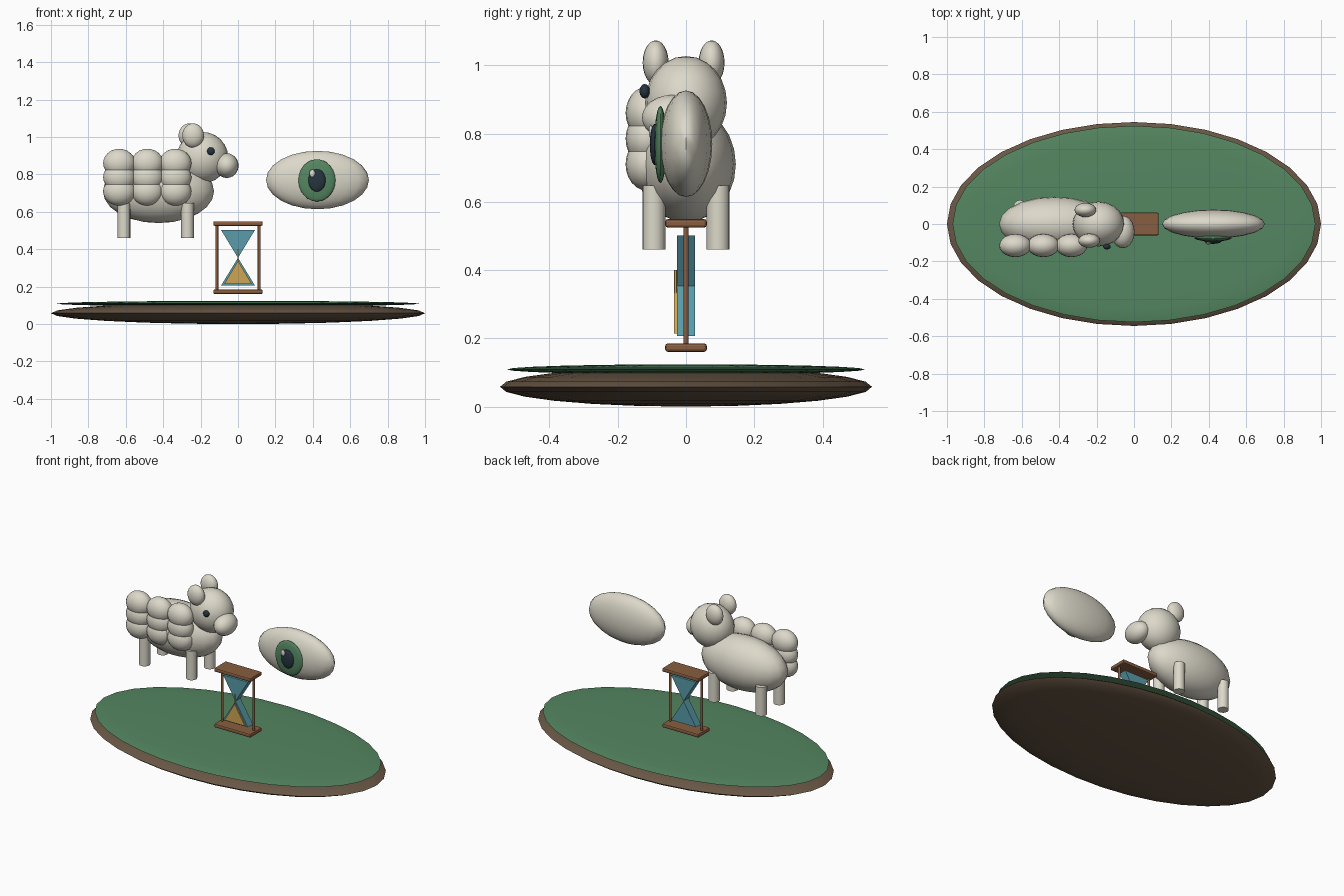
import bpy, math

if "Cube" in bpy.data.objects:
    bpy.data.objects.remove(bpy.data.objects["Cube"])

# --- materials ---
def mat(name, r, g, b):
    m = bpy.data.materials.new(name)
    m.diffuse_color = (r, g, b, 1)
    m.use_nodes = True
    m.node_tree.nodes["Principled BSDF"].inputs["Base Color"].default_value = m.diffuse_color
    return m

CREAM = mat("cream", 0.72, 0.69, 0.59)
GREEN = mat("green", 0.09, 0.24, 0.12)
EARTH = mat("earth", 0.14, 0.095, 0.06)
WOOD = mat("wood", 0.25, 0.11, 0.05)
TEAL = mat("teal", 0.10, 0.33, 0.40)
SAND = mat("sand", 0.62, 0.38, 0.09)
DARK = mat("dark", 0.02, 0.035, 0.05)
SHINE = mat("shine", 0.75, 0.73, 0.65)

# --- helpers ---
def finish(name, material, smooth=True):
    o = bpy.context.object
    o.name = name
    o.data.materials.append(material)
    bpy.ops.object.transform_apply(location=False, rotation=True, scale=True)
    if smooth:
        bpy.ops.object.shade_smooth_by_angle(angle=math.radians(50))
    return o

def ball(name, loc, radii, material, seg=20, rings=12):
    bpy.ops.mesh.primitive_uv_sphere_add(segments=seg, ring_count=rings, radius=1, location=loc)
    bpy.context.object.scale = radii
    return finish(name, material)

def rod(name, x, y, z0, z1, r, material, sides=16):
    bpy.ops.mesh.primitive_cylinder_add(vertices=sides, radius=r, depth=z1 - z0,
                                        location=(x, y, (z0 + z1) / 2))
    return finish(name, material)

def plate(name, loc, size, material, bevel):
    bpy.ops.mesh.primitive_cube_add(size=1, location=loc)
    bpy.context.object.scale = size
    o = finish(name, material, False)
    b = o.modifiers.new("bevel", "BEVEL")
    b.width, b.segments = bevel, 2
    return o

def prism(name, half, z_base, z_tip, y0, y1, material):
    tri = [(-half, z_base), (half, z_base), (0, z_tip)]
    if z_tip < z_base:
        tri.reverse()
    verts = [(x, y, z) for y in (y0, y1) for x, z in tri]
    faces = [(0, 1, 2), (5, 4, 3), (0, 3, 4, 1), (1, 4, 5, 2), (2, 5, 3, 0)]
    me = bpy.data.meshes.new(name)
    me.from_pydata(verts, [], faces)
    me.materials.append(material)
    o = bpy.data.objects.new(name, me)
    bpy.context.collection.objects.link(o)
    return o

# --- island base ---
ball("earth_base", (0, 0, 0.058), (1.0, 0.545, 0.058), EARTH, 32, 12)
ball("grass_top", (0, 0, 0.109), (0.97, 0.525, 0.015), GREEN, 32, 12)

# --- hourglass ---
for label, z in (("bottom", 0.173), ("top", 0.537)):
    plate("hourglass_plate_" + label, (0, 0, z), (0.264, 0.122, 0.025), WOOD, 0.008)
for label, x in (("left", -0.113), ("right", 0.113)):
    rod("hourglass_post_" + label, x, 0, 0.18, 0.53, 0.008, WOOD, 12)
prism("upper_glass", 0.09, 0.502, 0.354, -0.026, 0.026, TEAL)
prism("lower_glass", 0.09, 0.207, 0.354, -0.026, 0.026, TEAL)
prism("sand_pile", 0.074, 0.214, 0.338, -0.035, -0.025, SAND)
rod("sand_stream", 0, -0.031, 0.32, 0.40, 0.004, SAND, 8)

# --- sheep ---
ball("sheep_body", (-0.425, 0, 0.71), (0.297, 0.146, 0.17), CREAM)
for i in range(3):
    for j in range(3):
        ball(f"wool_tuft_{i}_{j}", (-0.635 + 0.15 * i, -0.115, 0.71 + 0.075 * j),
             (0.086, 0.062, 0.077), CREAM)
for x in (-0.61, -0.27):
    for y in (-0.094, 0.094):
        rod("leg", x, y, 0.46, 0.648, 0.034, CREAM)
ball("sheep_head", (-0.19, 0, 0.89), (0.138, 0.12, 0.137), CREAM)
ball("muzzle", (-0.06, -0.042, 0.847), (0.063, 0.087, 0.066), CREAM)
ball("near_ear", (-0.24, -0.089, 1.008), (0.058, 0.038, 0.065), CREAM)
ball("far_ear", (-0.26, 0.075, 1.008), (0.058, 0.038, 0.065), CREAM)
ball("sheep_eye", (-0.145, -0.121, 0.924), (0.02, 0.015, 0.021), DARK)

# --- floating eye ---
ball("eye_white", (0.425, 0, 0.77), (0.275, 0.077, 0.156), CREAM)
ball("iris", (0.422, -0.075, 0.768), (0.099, 0.018, 0.113), GREEN)
ball("pupil", (0.422, -0.092, 0.768), (0.046, 0.014, 0.06), DARK)
ball("eye_highlight", (0.397, -0.103, 0.806), (0.015, 0.006, 0.02), SHINE, 16, 8)
